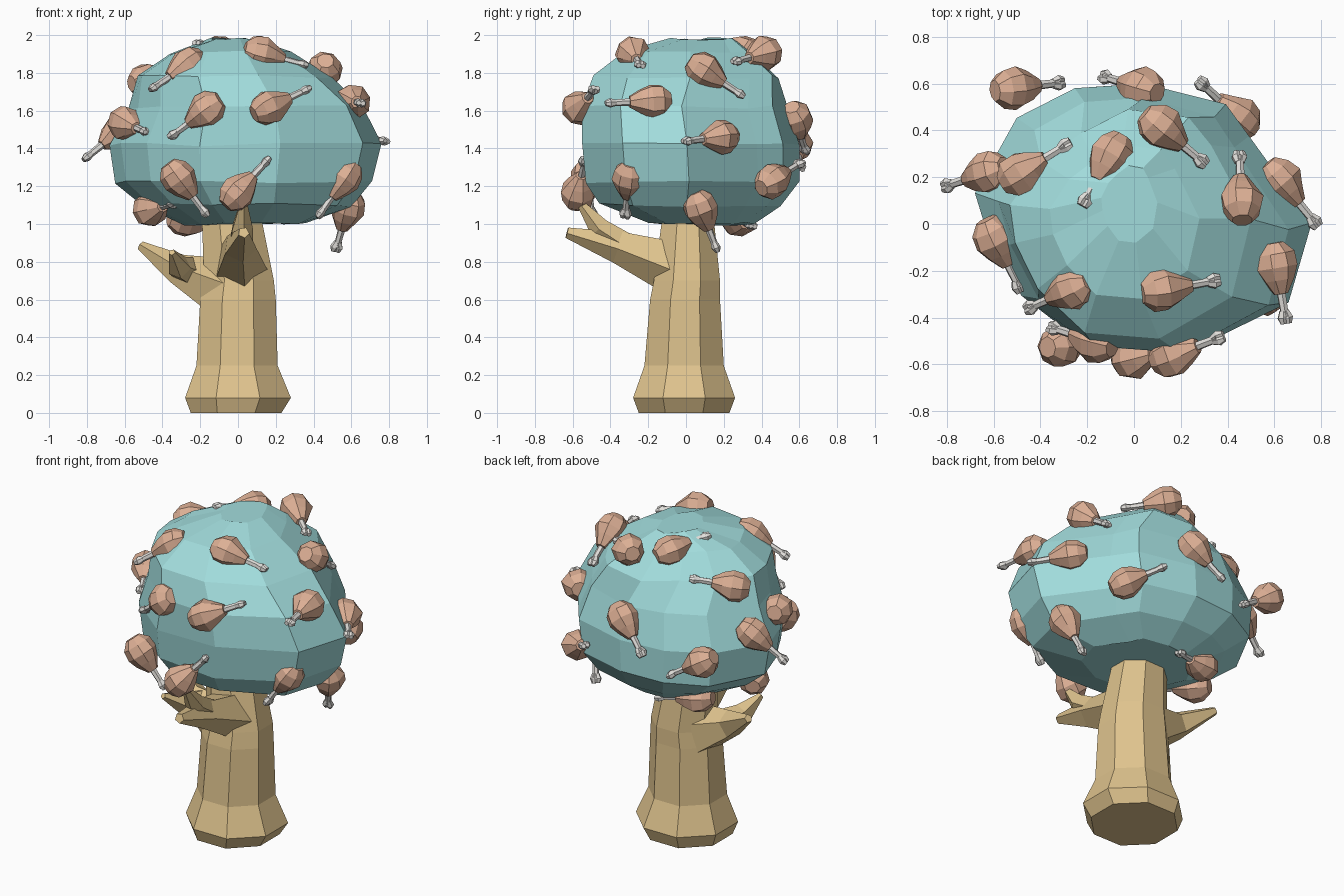
import bpy, bmesh, math, random
from mathutils import Vector

random.seed(4)


def material(name, rgb):
    m = bpy.data.materials.new(name)
    m.diffuse_color = (*rgb, 1)
    return m


LEAF = material("teal_leaf", (0.36, 0.72, 0.72))
WOOD = material("wood", (0.74, 0.55, 0.27))
MEAT = material("meat", (0.72, 0.43, 0.30))
BONE = material("bone", (0.75, 0.73, 0.70))


def loft(bm, rings, mat_index=0):
    """Skin a list of equal-length point rings and cap both ends."""
    loops = [[bm.verts.new(p) for p in ring] for ring in rings]
    faces = [bm.faces.new(loops[0][::-1]), bm.faces.new(loops[-1])]
    n = len(loops[0])
    for a, b in zip(loops, loops[1:]):
        for i in range(n):
            j = (i + 1) % n
            faces.append(bm.faces.new((a[i], a[j], b[j], b[i])))
    for f in faces:
        f.material_index = mat_index


def finish(bm, name, *mats):
    bmesh.ops.recalc_face_normals(bm, faces=bm.faces[:])
    me = bpy.data.meshes.new(name)
    bm.to_mesh(me)
    bm.free()
    for m in mats:
        me.materials.append(m)
    ob = bpy.data.objects.new(name, me)
    bpy.context.collection.objects.link(ob)
    return ob


def boxed_rings(outline, levels, jitter=0.0):
    """Fit one outline into the x/y extents given for each height."""
    xs, ys = zip(*outline)
    x0, x1, y0, y1 = min(xs), max(xs), min(ys), max(ys)
    rings = []
    for z, a, b, c, d in levels:
        rings.append([(a + (b - a) * (x - x0) / (x1 - x0),
                       c + (d - c) * (y - y0) / (y1 - y0),
                       z + random.uniform(-jitter, jitter)) for x, y in outline])
    return rings


def tube(bm, path, radii, sides, mat_index=0, wobble=0.0):
    """Sweep a polygon along a path, one radius per point."""
    path = [Vector(p) for p in path]
    side = (path[-1] - path[0]).cross(Vector((0.13, 0.21, 1))).normalized()
    rings = []
    for i, (p, r) in enumerate(zip(path, radii)):
        d = (path[min(i + 1, len(path) - 1)] - path[max(i - 1, 0)]).normalized()
        u = (side - d * side.dot(d)).normalized()
        v = d.cross(u)
        ring = []
        for k in range(sides):
            t = 2 * math.pi * (k + 0.5) / sides
            q = r * random.uniform(1 - wobble, 1 + wobble)
            ring.append(p + (u * math.cos(t) + v * math.sin(t)) * q)
        rings.append(ring)
    loft(bm, rings, mat_index)


# Trunk: eight-sided column with a flared foot
octagon = [(math.cos(math.pi * (k + 0.5) / 4), math.sin(math.pi * (k + 0.5) / 4)) for k in range(8)]
bm = bmesh.new()
loft(bm, boxed_rings(octagon, [
    (0.00, -0.25, 0.23, -0.25, 0.23), (0.08, -0.28, 0.28, -0.28, 0.26),
    (0.25, -0.22, 0.21, -0.22, 0.20), (0.60, -0.20, 0.20, -0.19, 0.18),
    (0.70, -0.18, 0.19, -0.17, 0.18), (1.00, -0.19, 0.13, -0.13, 0.15),
    (1.12, -0.17, 0.10, -0.11, 0.12)]))
finish(bm, "trunk", WOOD)

# Forked branches
for name, limbs in {
    "front_branch": [
        ([(0.01, -0.06, 0.77), (0.01, -0.36, 0.88), (0.03, -0.63, 0.955)], [0.15, 0.09, 0.03]),
        ([(0.01, -0.32, 0.89), (0.02, -0.46, 0.98), (0.03, -0.575, 1.13)], [0.07, 0.06, 0.015])],
    "left_branch": [
        ([(-0.08, 0.0, 0.66), (-0.32, 0.01, 0.76), (-0.515, 0.11, 0.885)], [0.17, 0.085, 0.025]),
        ([(-0.26, 0.0, 0.75), (-0.31, -0.12, 0.77), (-0.35, -0.25, 0.85)], [0.08, 0.065, 0.018])],
}.items():
    bm = bmesh.new()
    for path, radii in limbs:
        tube(bm, path, radii, 5)
    finish(bm, name, WOOD)

# Canopy: faceted crown, with its back left shoulder cut in higher up
crown = [(0.77, 0.02), (0.5, 0.4), (0.4, 0.54), (0.05, 0.63), (-0.25, 0.61), (-0.5, 0.48),
         (-0.68, 0.15), (-0.62, -0.05), (-0.48, -0.3), (-0.2, -0.52), (0.23, -0.55), (0.67, -0.33)]
top = [(0.76, 0.05), (0.53, 0.42), (0.40, 0.56), (0.05, 0.60), (-0.22, 0.48), (-0.45, 0.34),
       (-0.63, 0.12), (-0.60, -0.07), (-0.47, -0.30), (-0.2, -0.52), (0.23, -0.55), (0.65, -0.34)]
bm = bmesh.new()
loft(bm, boxed_rings(crown, [
    (1.00, -0.28, 0.36, -0.20, 0.36), (1.10, -0.50, 0.60, -0.46, 0.50),
    (1.22, -0.65, 0.71, -0.53, 0.60), (1.42, -0.68, 0.76, -0.55, 0.60),
    (1.62, -0.58, 0.66, -0.55, 0.54)], 0.01) + boxed_rings(top, [
    (1.78, -0.53, 0.50, -0.49, 0.49), (1.91, -0.36, 0.28, -0.32, 0.34),
    (1.98, -0.14, 0.10, -0.08, 0.25)], 0.01))
finish(bm, "canopy", LEAF)

# Drumsticks: centre of the meat -> end of the bone
sticks = [
    ((-0.27, -0.28, 1.84), (-0.45, -0.36, 1.72)), ((0.13, -0.28, 1.90), (0.36, -0.24, 1.84)),
    ((-0.17, -0.50, 1.60), (-0.36, -0.44, 1.46)), ((0.17, -0.56, 1.62), (0.38, -0.48, 1.72)),
    ((-0.31, -0.52, 1.24), (-0.16, -0.50, 1.04)), ((0.00, -0.57, 1.17), (0.14, -0.54, 1.32)),
    ((0.61, -0.18, 1.65), (0.65, -0.42, 1.64)), ((0.46, 0.10, 1.81), (0.45, 0.30, 1.68)),
    ((0.63, 0.18, 1.46), (0.77, 0.01, 1.44)), ((0.56, -0.30, 1.24), (0.44, -0.32, 1.06)),
    ((0.58, 0.08, 1.08), (0.52, 0.16, 0.87)), ((0.44, 0.46, 1.23), (0.29, 0.60, 1.32)),
    ((0.12, 0.41, 1.90), (0.30, 0.26, 1.86)), ((-0.10, 0.29, 1.91), (-0.22, 0.08, 1.96)),
    ((0.03, 0.58, 1.55), (-0.13, 0.63, 1.39)), ((-0.51, 0.58, 1.42), (-0.35, 0.60, 1.32)),
    ((-0.63, 0.22, 1.49), (-0.78, 0.17, 1.37)), ((-0.48, 0.22, 1.76), (-0.27, 0.35, 1.80)),
    ((-0.59, -0.07, 1.53), (-0.47, -0.31, 1.48)), ((-0.46, -0.02, 1.08), (-0.37, -0.17, 1.10)),
    ((-0.27, 0.28, 1.02), (-0.05, 0.35, 0.99)),
]
meat_profile = [(-0.10, 0.045), (-0.055, 0.085), (0.005, 0.094), (0.06, 0.068), (0.12, 0.032)]
bone_profile = [(0.11, 0.02), (0.20, 0.018), (0.22, 0.024)]
for n, (centre, tip) in enumerate(sticks, 1):
    c = Vector(centre)
    d = (Vector(tip) - c).normalized()
    bm = bmesh.new()
    tube(bm, [c + d * t for t, r in meat_profile], [r for t, r in meat_profile], 8, 0, 0.06)
    tube(bm, [c + d * t for t, r in bone_profile], [r for t, r in bone_profile], 6, 1)
    # Two knuckles on the end of the bone
    across = d.cross(Vector((0.13, 0.21, 1))).normalized() * 0.012
    for s in (-1, 1):
        tube(bm, [c + d * 0.195 + across * s * 0.5, c + d * 0.225 + across * s,
                  c + d * 0.25 + across * s], [0.016, 0.023, 0.013], 6, 1)
    finish(bm, f"drumstick_{n:02d}", MEAT, BONE)
